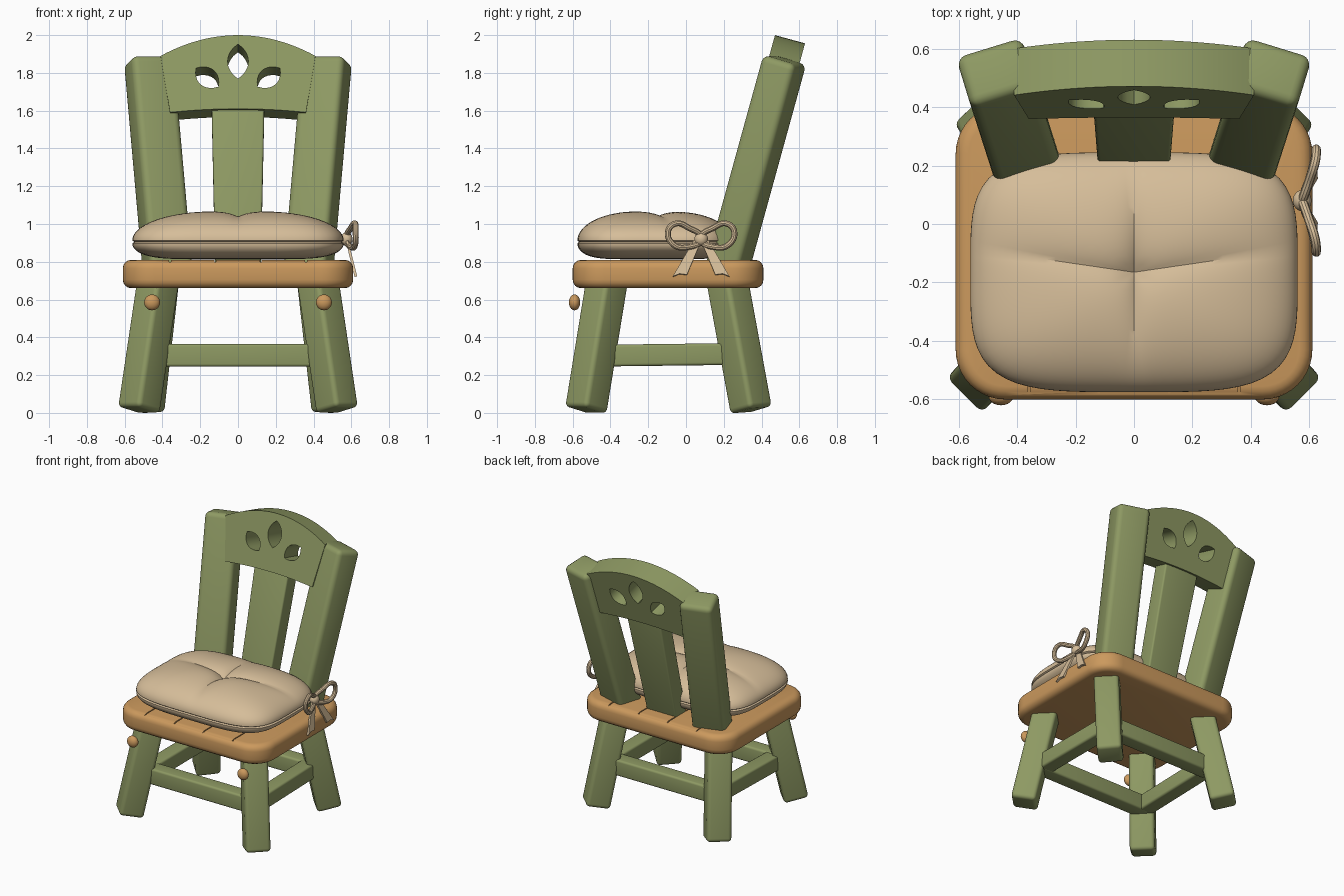
import bpy, bmesh, math
from mathutils import Vector, Matrix

if "Cube" in bpy.data.objects:
    bpy.data.objects.remove(bpy.data.objects["Cube"])


def material(name, rgb):
    m = bpy.data.materials.new(name)
    m.use_nodes = True
    m.diffuse_color = (*rgb, 1)
    m.node_tree.nodes["Principled BSDF"].inputs["Base Color"].default_value = (*rgb, 1)
    return m


GREEN = material("green_paint", (0.27, 0.32, 0.125))
WOOD = material("orange_wood", (0.60, 0.32, 0.11))
CLOTH = material("beige_cloth", (0.67, 0.51, 0.32))


def finish(name, data, mat, matrix=None, bevel=0, cutter=None):
    """Link the data as a mesh object, apply its modifiers and shade it."""
    ob = bpy.data.objects.new(name, data)
    bpy.context.collection.objects.link(ob)
    data.materials.append(mat)
    if matrix:
        ob.matrix_world = matrix
    if bevel:
        mod = ob.modifiers.new("round", "BEVEL")
        mod.width, mod.segments = bevel, 4
        mod.limit_method, mod.angle_limit = "ANGLE", math.radians(40)
    if cutter:
        mod = ob.modifiers.new("grooves", "BOOLEAN")
        mod.operation, mod.object = "DIFFERENCE", cutter
    bpy.ops.object.select_all(action="DESELECT")
    ob.select_set(True)
    bpy.context.view_layer.objects.active = ob
    bpy.ops.object.convert(target="MESH")
    bpy.ops.object.shade_smooth_by_angle(angle=math.radians(35))
    return ob


def to_mesh(bm, name):
    bmesh.ops.recalc_face_normals(bm, faces=bm.faces)
    me = bpy.data.meshes.new(name)
    bm.to_mesh(me)
    bm.free()
    return me


def beam(name, a, b, w, d, spin=0, bevel=0.025, flare=1, mat=GREEN):
    """Rounded bar from a to b, turned by spin degrees about its length."""
    a, b = Vector(a), Vector(b)
    up = (b - a).normalized()
    side = Vector((math.cos(math.radians(spin)), math.sin(math.radians(spin)), 0))
    if abs(up.z) < 0.5:
        side = Vector((0, 0, 1))
    side = (side - up * side.dot(up)).normalized()
    rot = Matrix((side, up.cross(side), up)).transposed().to_4x4()
    bm = bmesh.new()
    bmesh.ops.create_cube(bm, size=1)
    for v in bm.verts:
        v.co = Vector((v.co.x * w * (flare if v.co.z > 0 else 1), v.co.y * d, v.co.z * (b - a).length))
    return finish(name, to_mesh(bm, name), mat, Matrix.Translation((a + b) / 2) @ rot, bevel)


def plate(name, outlines, thick, matrix, mat):
    """Flat cut-out: the first outline is the edge, the others are holes."""
    cu = bpy.data.curves.new(name, "CURVE")
    cu.dimensions, cu.fill_mode, cu.extrude = "2D", "BOTH", thick / 2
    for pts in outlines:
        sp = cu.splines.new("POLY")
        sp.points.add(len(pts) - 1)
        for p, (x, y) in zip(sp.points, pts):
            p.co = (x, y, 0, 1)
        sp.use_cyclic_u = True
    return finish(name, cu, mat, matrix)


def ball(name, centre, scale, mat):
    bm = bmesh.new()
    bmesh.ops.create_uvsphere(bm, u_segments=24, v_segments=14, radius=1)
    bmesh.ops.scale(bm, vec=scale, verts=bm.verts)
    return finish(name, to_mesh(bm, name), mat, Matrix.Translation(centre))


# Legs, back posts, side stretchers and knobs, mirrored left and right
for s, side in ((1, "left"), (-1, "right")):
    beam("front_leg_" + side, (s * .525, -.53, .015), (s * .42, -.415, .72), .17, .17, 45)
    beam("back_leg_" + side, (s * .50, .345, .015), (s * .42, .215, .72), .17, .17, 45)
    beam("back_post_" + side, (s * .37, .206, .72), (s * .472, .523, 1.87), .235, .19, -17 * s, .035)
    beam("side_stretcher_" + side, (s * .44, -.46, .303), (s * .43, .28, .312), .115, .11, 0, .015)
    ball("knob_" + side, (s * .455, -.59, .585), (.042, .03, .042), WOOD)
beam("front_stretcher", (-.46, -.435, .305), (.46, -.435, .305), .12, .11, 0, .015)
beam("back_stretcher", (-.45, .25, .305), (.45, .25, .305), .12, .11, 0, .015)

# Middle slat of the backrest
beam("back_slat", (0, .206, .72), (0, .462, 1.65), .24, .12, 0, .012, 1.17)


# Top rail with three leaf-shaped holes, leaning back with the posts
def leaf(cx, cy, length, width, angle):
    n = 10
    c, s = math.cos(angle), math.sin(angle)
    ts = [(i / n * 2 - 1, k) for k in (1, -1) for i in range(n)]
    flat = [(k * t * length, k * width * (1 - t * t) ** .85) for t, k in ts]
    return [(cx + x * c - y * s, cy + x * s + y * c) for x, y in flat]


steps = [i / 12 - 1 for i in range(25)]
edge = [(t * .36, .61 - .02 * t * t) for t in steps]
edge += [(-t * .41, 1.014 - .114 * t * t) for t in steps]
holes = [leaf(0, .87, .095, .055, math.pi / 2)]
holes += [leaf(s * .163, .782, .078, .052, s * math.radians(41)) for s in (1, -1)]
lean = Matrix.Rotation(math.radians(90 - 15.3), 4, "X")
plate("top_rail", [edge] + holes, .165, Matrix.Translation((0, .283, 1)) @ lean, GREEN)

# Seat board with plank grooves
bm = bmesh.new()
for x in (-.36, -.12, .12, .36):
    bmesh.ops.create_cube(bm, size=1, matrix=Matrix.Translation((x, -.095, .82)) @ Matrix.Diagonal((.008, 1.2, .04, 1)))
grooves = bpy.data.objects.new("groove_cutter", to_mesh(bm, "groove_cutter"))
bpy.context.collection.objects.link(grooves)
bm = bmesh.new()
bmesh.ops.create_cube(bm, size=1, matrix=Matrix.Translation((0, -.095, .735)) @ Matrix.Diagonal((1.22, 1.01, .15, 1)))
upright = [e for e in bm.edges if abs(e.verts[0].co.z - e.verts[1].co.z) > .1]
bmesh.ops.bevel(bm, geom=upright, offset=.17, segments=10, profile=.5, affect="EDGES")
finish("seat", to_mesh(bm, "seat"), WOOD, None, .045, grooves)
bpy.data.objects.remove(grooves)


# Tufted cushion: rings from the top centre, over the seam, to the bottom
def cushion_top(x, y, r):
    z = .912 + .162 * max(0, 1 - r ** 2.5) ** .5
    fade = 1 - min(1, r) ** 2
    z -= .042 * math.exp(-abs(x) / .05) * fade * math.exp(-abs(y) / .5)
    z -= .028 * math.exp(-abs(y - .15 * abs(x)) / .05) * fade
    return z


SEGS, RINGS = 96, 22
radii = [math.sin(i / RINGS * math.pi / 2) for i in range(1, RINGS + 1)]
layers = [(r, "top") for r in radii] + [(.978, "seam")] + [(r, "base") for r in reversed(radii)]
bm = bmesh.new()
rings = []
for r, kind in layers:
    ring = []
    for j in range(SEGS):
        a = j / SEGS * math.tau
        c, s = math.cos(a), math.sin(a)
        k = r * (c ** 4 + s ** 4) ** -.25
        x, y = .56 * k * c, .41 * k * s
        if kind == "top":
            z = cushion_top(x, y, r)
        else:
            z = .905 if kind == "seam" else .898 - .085 * max(0, 1 - r ** 6) ** .5
        ring.append(bm.verts.new((x, y - .165, z)))
    rings.append(ring)
for p, q in zip(rings, rings[1:]):
    for j in range(SEGS):
        n = (j + 1) % SEGS
        bm.faces.new((p[j], p[n], q[n], q[j]))
crown = bm.verts.new((0, -.165, cushion_top(0, 0, 0)))
for j in range(SEGS):
    bm.faces.new((crown, rings[0][j], rings[0][(j + 1) % SEGS]))
bm.faces.new(rings[-1])
finish("cushion", to_mesh(bm, "cushion"), CLOTH)

# Ribbon bow tied at the cushion's left side
KNOT = Vector((.575, .08, .92))
ball("bow_knot", KNOT, (.032, .036, .036), CLOTH)
loop = [(0, 0, 0), (.025, .07, .062), (.045, .135, .082), (.048, .175, .04),
        (.045, .145, -.03), (.025, .07, -.042)]
tail = [(-.005, 0), (.04, -.01), (.15, -.205), (.115, -.19), (.075, -.195)]
tilt = Matrix(((0, -.24, .97), (1, 0, 0), (0, .97, .24))).to_4x4()
for s, side in ((1, "back"), (-1, "front")):
    cu = bpy.data.curves.new("bow_loop", "CURVE")
    cu.dimensions, cu.bevel_depth, cu.bevel_resolution = "3D", .016, 3
    sp = cu.splines.new("BEZIER")
    sp.bezier_points.add(len(loop) - 1)
    for p, (x, y, z) in zip(sp.bezier_points, loop):
        p.co = KNOT + Vector((x, s * y, z))
        p.handle_left_type = p.handle_right_type = "AUTO"
    sp.use_cyclic_u = True
    finish("bow_loop_" + side, cu, CLOTH)
    plate("bow_tail_" + side, [[(s * x, y) for x, y in tail]], .014, Matrix.Translation(KNOT) @ tilt, CLOTH)
